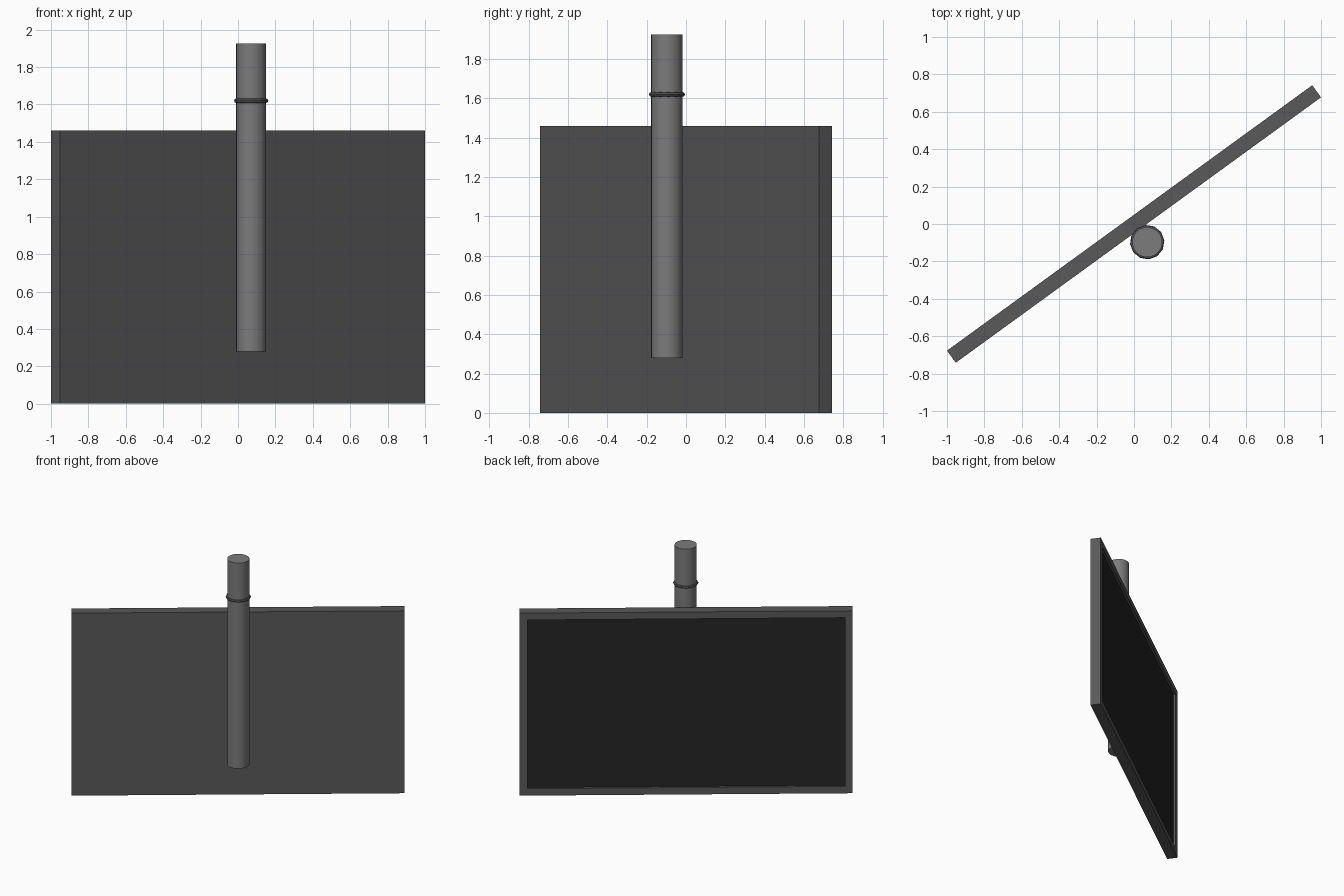
import bpy, bmesh, math
from mathutils import Matrix

if "Cube" in bpy.data.objects:
    bpy.data.objects.remove(bpy.data.objects["Cube"])

ROT = Matrix.Rotation(math.radians(36), 4, 'Z')
W, H, T = 2.414, 1.46, 0.08      # panel size
BEZEL, RECESS = 0.078, 0.018
R = 0.08                         # pole radius


def material(name, v):
    m = bpy.data.materials.new(name)
    m.diffuse_color = (v, v, v, 1)
    m.use_nodes = True
    m.node_tree.nodes["Principled BSDF"].inputs["Base Color"].default_value = m.diffuse_color
    return m


casing = material("casing_grey", 0.10)
black = material("screen_black", 0.018)
metal = material("pole_grey", 0.20)


def finish(name, mat):
    ob = bpy.context.object
    ob.name = name
    ob.data.materials.append(mat)
    ob.matrix_world = ROT @ ob.matrix_basis
    return ob


# Panel casing, with the recessed screen inset into its back-left face
bpy.ops.mesh.primitive_cube_add(size=1, location=(0, 0, H / 2))
panel = finish("display_panel", casing)
panel.data.materials.append(black)
bm = bmesh.new()
bm.from_mesh(panel.data)
bmesh.ops.scale(bm, vec=(W, T, H), verts=bm.verts)
bm.normal_update()
face = max(bm.faces, key=lambda f: f.normal.y)
bmesh.ops.inset_region(bm, faces=[face], thickness=BEZEL)
bmesh.ops.inset_region(bm, faces=[face], thickness=0.0, depth=-RECESS)
face.material_index = 1
bm.to_mesh(panel.data)
bm.free()


# Support pole touching the rear of the panel
z0, z1 = 0.28, 1.925
bpy.ops.mesh.primitive_cylinder_add(vertices=32, radius=R, depth=z1 - z0,
                                    location=(0, -T / 2 - R, (z0 + z1) / 2))
finish("support_pole", metal)
bpy.ops.object.shade_smooth_by_angle(angle=math.radians(40))

# Collar ring around the pole
bpy.ops.mesh.primitive_torus_add(major_segments=12, minor_segments=8,
                                 major_radius=R, minor_radius=0.012,
                                 location=(0, -T / 2 - R, 1.62))
finish("pole_collar", casing)
